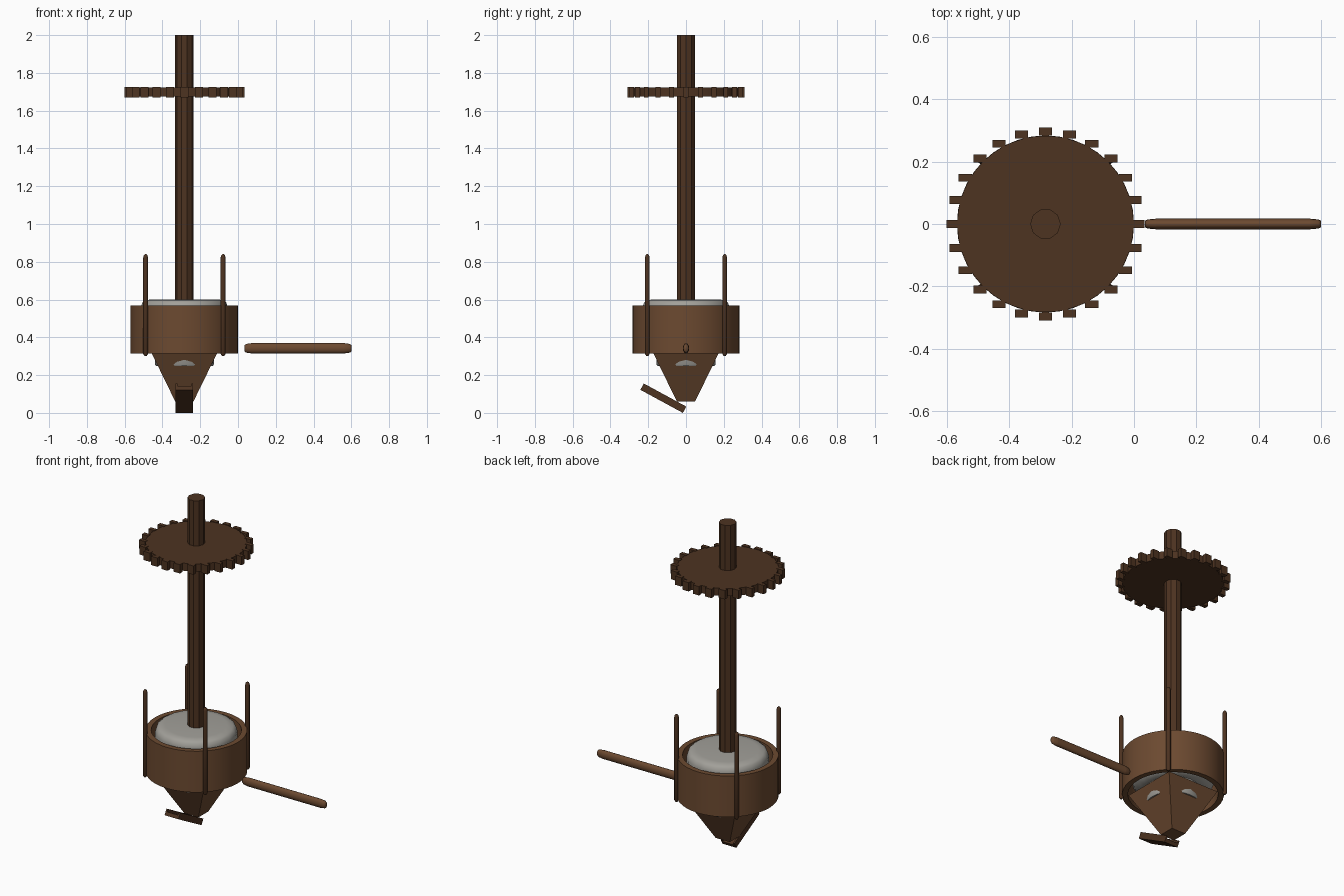
import bpy, bmesh, math
from mathutils import Matrix, Vector

if "Cube" in bpy.data.objects:
    bpy.data.objects.remove(bpy.data.objects["Cube"])

CX = -0.284  # mill axis


def material(name, rgb):
    m = bpy.data.materials.new(name)
    m.diffuse_color = (*rgb, 1)
    m.use_nodes = True
    m.node_tree.nodes["Principled BSDF"].inputs["Base Color"].default_value = m.diffuse_color
    return m


WOOD = material("wood", (0.15, 0.068, 0.03))
DARK = material("dark_wood", (0.075, 0.033, 0.015))
STONE = material("stone", (0.36, 0.35, 0.32))


def finish(bm, name, mat, smooth=None):
    bmesh.ops.recalc_face_normals(bm, faces=bm.faces)
    me = bpy.data.meshes.new(name)
    bm.to_mesh(me)
    bm.free()
    me.materials.append(mat)
    ob = bpy.data.objects.new(name, me)
    bpy.context.collection.objects.link(ob)
    if smooth:
        bpy.ops.object.select_all(action='DESELECT')
        ob.select_set(True)
        bpy.context.view_layer.objects.active = ob
        bpy.ops.object.shade_smooth_by_angle(angle=math.radians(smooth))
    return ob


def lathe(name, profile, sides, mat, at=(CX, 0), smooth=None, closed=False, turn=0.0):
    """Spin (radius, z) points; open profiles get end caps."""
    bm = bmesh.new()
    rings = []
    for r, z in profile:
        rings.append([bm.verts.new((at[0] + r * math.cos(turn + math.tau * i / sides),
                                    at[1] + r * math.sin(turn + math.tau * i / sides), z))
                      for i in range(sides)])
    pairs = list(zip(rings, rings[1:]))
    if closed:
        pairs.append((rings[-1], rings[0]))
    else:
        bm.faces.new(rings[0])
        bm.faces.new(rings[-1])
    for a, b in pairs:
        for i in range(sides):
            j = (i + 1) % sides
            bm.faces.new((a[i], a[j], b[j], b[i]))
    return finish(bm, name, mat, smooth)


def add_box(bm, centre, size):
    bmesh.ops.create_cube(bm, size=1, matrix=Matrix.Translation(Vector(centre))
                          @ Matrix.Diagonal((*size, 1)))


# Central shaft
lathe("shaft", [(0.049, 0.3), (0.049, 2.0)], 10, DARK)

# Gear wheel with unrotated block teeth
lathe("gear_disc", [(0.283, 1.675), (0.283, 1.722)], 48, DARK, smooth=30)
bm = bmesh.new()
for i in range(24):
    a = math.tau * i / 24
    add_box(bm, (CX + 0.297 * math.cos(a), 0.297 * math.sin(a), 1.698), (0.042, 0.025, 0.054))
finish(bm, "gear_teeth", DARK)

# Open drum
lathe("drum", [(0.284, 0.315), (0.284, 0.568), (0.252, 0.568), (0.252, 0.315)],
      40, WOOD, smooth=30, closed=True)

# Millstones
lathe("upper_millstone", [(0.17, 0.345), (0.215, 0.36), (0.228, 0.39), (0.23, 0.56),
                          (0.222, 0.585), (0.205, 0.597), (0.17, 0.601)],
      20, STONE, smooth=50)
lathe("lower_millstone", [(0.15, 0.248), (0.156, 0.256), (0.156, 0.35)], 24, STONE, smooth=50)

# Square hopper under the drum
q = math.sqrt(2)
lathe("hopper", [(0.048 * q, 0.06), (0.176 * q, 0.322)], 4, WOOD, turn=math.pi / 4)

# Four upright rods round the drum
for sx in (-1, 1):
    for sy in (-1, 1):
        lathe("upright_rod", [(0.006, 0.302), (0.013, 0.312), (0.013, 0.822),
                              (0.010, 0.834), (0.004, 0.84)],
              10, DARK, at=(CX + sx * 0.205, sy * 0.205), smooth=40)

# Turning handle, a rounded beam along x
handle = lathe("handle", [(0.6, 0.035), (0.85, 0.043), (1, 0.07), (1, 0.565),
                          (0.85, 0.592), (0.6, 0.6)], 12, WOOD, at=(0, 0), smooth=40)
handle.data.transform(Matrix.Translation((0, 0, 0.342))
                      @ Matrix(((0, 0, 1, 0), (0, 0.017, 0, 0), (0.027, 0, 0, 0), (0, 0, 0, 1))))
handle.data.flip_normals()

# Tilted U-shaped chute
bm = bmesh.new()
add_box(bm, (0, 0, -0.008), (0.094, 0.256, 0.022))
for s in (-1, 1):
    add_box(bm, (s * 0.042, 0, 0.0), (0.010, 0.256, 0.038))
bmesh.ops.transform(bm, verts=bm.verts, matrix=Matrix.Translation((CX, -0.120, 0.084))
                    @ Matrix.Rotation(math.radians(-28.5), 4, 'X'))
low = min(v.co.z for v in bm.verts)
bmesh.ops.translate(bm, verts=bm.verts, vec=(0, 0, -low))
finish(bm, "chute", DARK)
